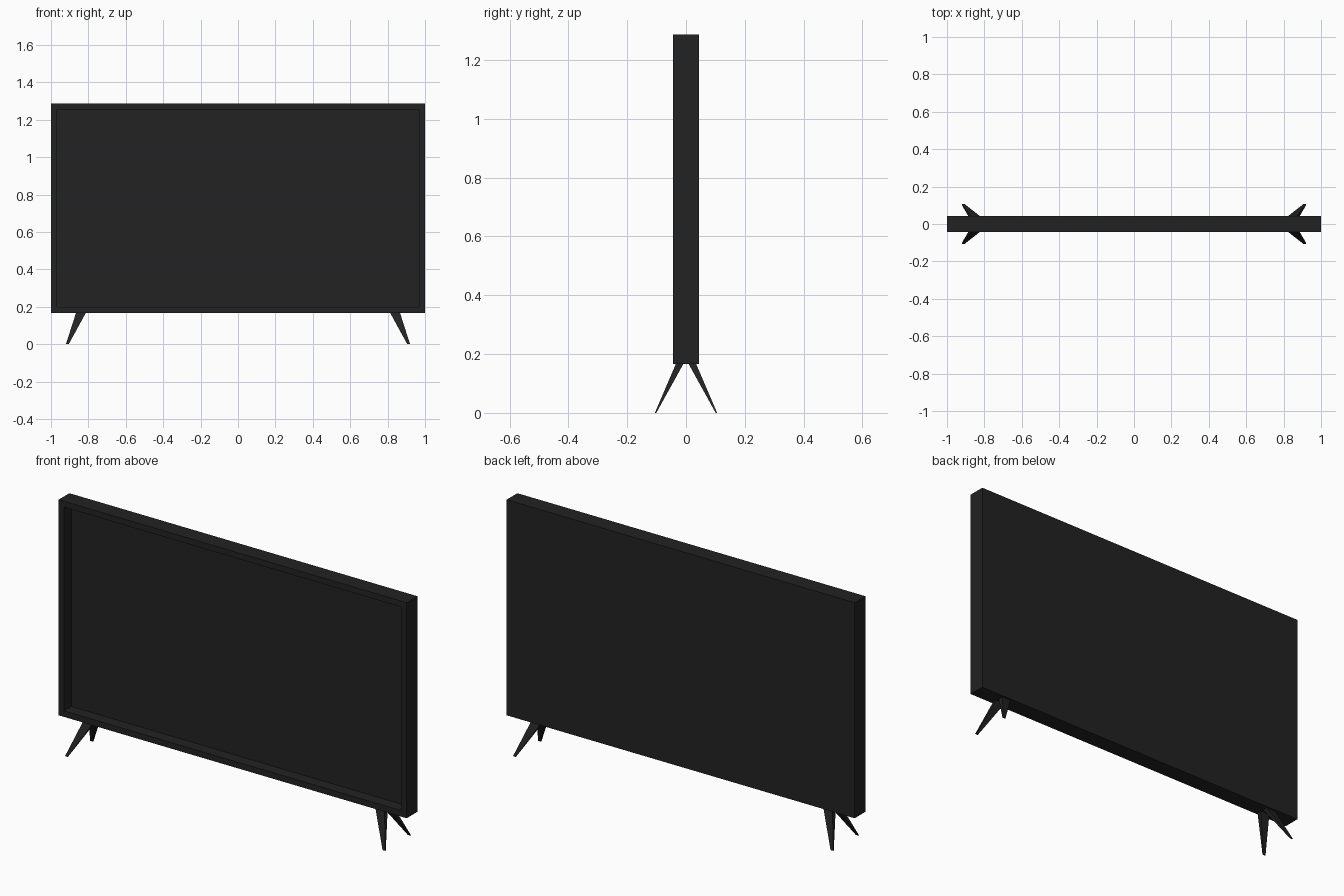
import bpy, bmesh

if "Cube" in bpy.data.objects:
    bpy.data.objects.remove(bpy.data.objects["Cube"])

# Single near-black plastic
black = bpy.data.materials.new("soft black")
black.diffuse_color = (0.016, 0.016, 0.016, 1)
black.use_nodes = True
black.node_tree.nodes["Principled BSDF"].inputs["Base Color"].default_value = black.diffuse_color


def finish(name, bm):
    bmesh.ops.recalc_face_normals(bm, faces=bm.faces)
    mesh = bpy.data.meshes.new(name)
    bm.to_mesh(mesh)
    bm.free()
    mesh.materials.append(black)
    obj = bpy.data.objects.new(name, mesh)
    bpy.context.collection.objects.link(obj)
    return obj


def rect(bm, x0, x1, y0, y1, z):
    return [bm.verts.new((x, y, z)) for x, y in ((x0, y0), (x1, y0), (x1, y1), (x0, y1))]


# Television body: a slab whose front face is inset and pushed back as the screen
Z0, Z1, D, BEZEL, RECESS = 0.167, 1.287, 0.044, 0.04, 0.06
bm = bmesh.new()
bmesh.ops.create_cube(bm, size=1)
for v in bm.verts:
    v.co = (v.co.x * 2, v.co.y * 2 * D, Z0 + (v.co.z + 0.5) * (Z1 - Z0))
bm.normal_update()
front = min(bm.faces, key=lambda f: f.calc_center_median().y)
bmesh.ops.inset_region(bm, faces=[front], thickness=BEZEL + 0.004)
screen = bmesh.ops.extrude_face_region(bm, geom=[front])
moved = [g for g in screen["geom"] if isinstance(g, bmesh.types.BMVert)]
bmesh.ops.translate(bm, verts=moved, vec=(0, RECESS, 0))
if front.is_valid:
    bmesh.ops.delete(bm, geom=[front], context="FACES_ONLY")
finish("television_body", bm)


# Splayed tapering legs, one at each corner
def leg(name, sx, sy):
    bm = bmesh.new()
    top = rect(bm, sx * 0.813, sx * 0.866, sy * 0.008, sy * 0.034, Z0 + 0.001)
    foot = rect(bm, sx * 0.905, sx * 0.92, sy * 0.101, sy * 0.106, 0)
    bm.faces.new(top)
    bm.faces.new(foot)
    for i in range(4):
        j = (i + 1) % 4
        bm.faces.new((top[i], top[j], foot[j], foot[i]))
    finish(name, bm)


for sx, side in ((-1, "left"), (1, "right")):
    for sy, end in ((-1, "front"), (1, "back")):
        leg(f"{end}_{side}_leg", sx, sy)
